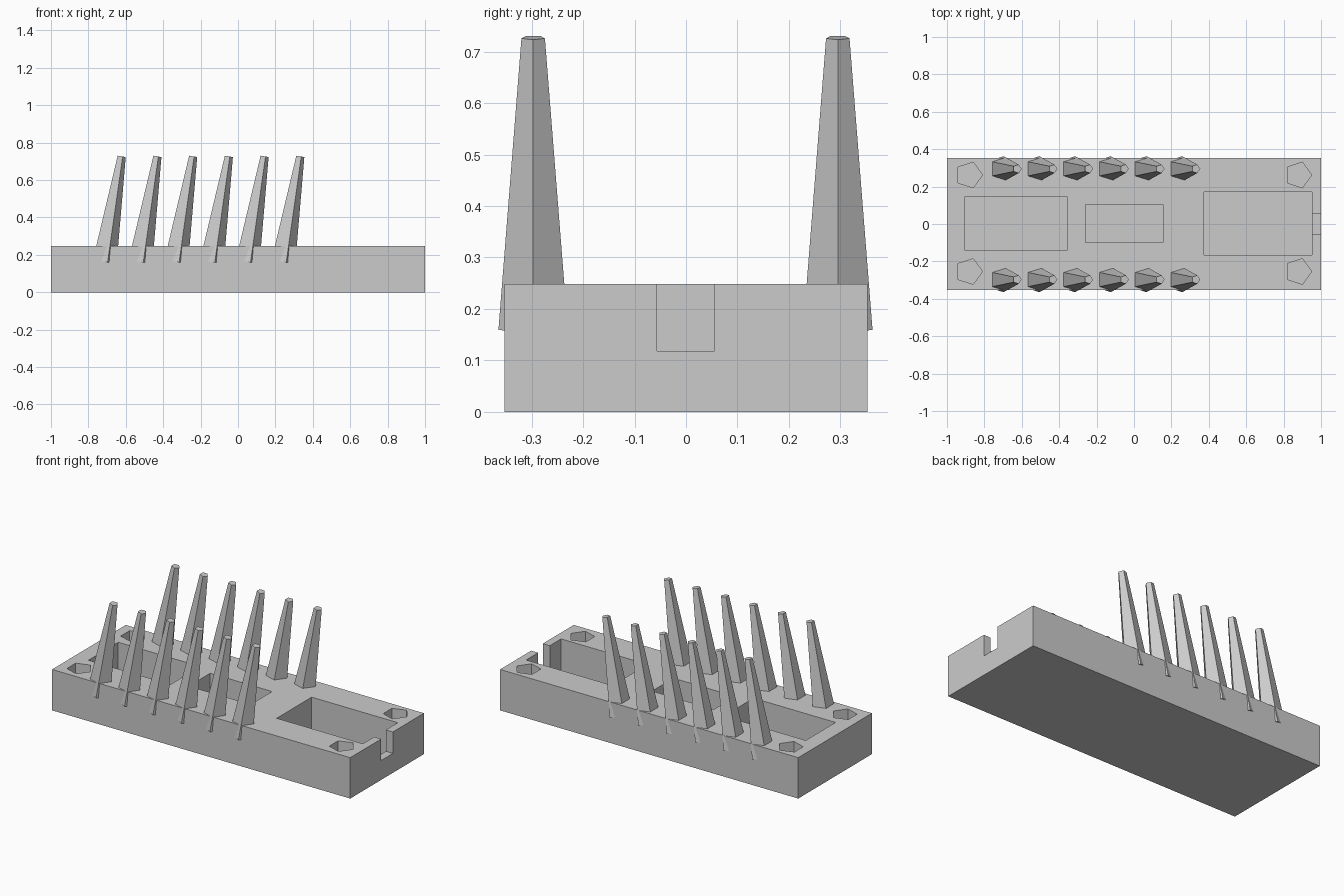
import bpy, bmesh
from math import sin, cos, pi, atan2, hypot
from mathutils import Matrix

if "Cube" in bpy.data.objects:
    bpy.data.objects.remove(bpy.data.objects["Cube"], do_unlink=True)

GREY = (0.6, 0.6, 0.6, 1)
mat = bpy.data.materials.new("plain grey")
mat.use_nodes = True
mat.diffuse_color = GREY
mat.node_tree.nodes["Principled BSDF"].inputs["Base Color"].default_value = GREY


def finish(name, bm):
    bmesh.ops.recalc_face_normals(bm, faces=bm.faces)
    mesh = bpy.data.meshes.new(name)
    bm.to_mesh(mesh)
    bm.free()
    mesh.materials.append(mat)
    ob = bpy.data.objects.new(name, mesh)
    bpy.context.collection.objects.link(ob)
    return ob


def box(name, x0, x1, y0, y1, z0, z1):
    bm = bmesh.new()
    bmesh.ops.create_cube(bm, size=1)
    bmesh.ops.scale(bm, vec=(x1 - x0, y1 - y0, z1 - z0), verts=bm.verts)
    bmesh.ops.translate(bm, vec=((x0 + x1) / 2, (y0 + y1) / 2, (z0 + z1) / 2), verts=bm.verts)
    return finish(name, bm)


def pentagon_solid(name, r0, r1, height, matrix):
    """Five-sided prism or spike with one corner towards +x."""
    bm = bmesh.new()
    rings = [[bm.verts.new((r * cos(2 * pi * i / 5), r * sin(2 * pi * i / 5), z))
              for i in range(5)] for r, z in ((r0, 0), (r1, height))]
    for ring in rings:
        bm.faces.new(ring)
    for i in range(5):
        j = (i + 1) % 5
        bm.faces.new((rings[0][i], rings[0][j], rings[1][j], rings[1][i]))
    bm.transform(matrix)
    return finish(name, bm)


# Base block
TOP, FLOOR, ABOVE = 0.248, 0.03, 0.4
base = box("base_block", -1, 1, -0.353, 0.353, 0, TOP)

# Pockets, end notch and corner holes
cutters = [
    box("left_pocket_cutter", -0.905, -0.355, -0.14, 0.145, FLOOR, ABOVE),
    box("middle_pocket_cutter", -0.26, 0.155, -0.10, 0.105, FLOOR, ABOVE),
    box("right_pocket_cutter", 0.375, 0.953, -0.165, 0.17, FLOOR, ABOVE),
    box("notch_cutter", 0.9, 1.1, -0.056, 0.055, 0.118, ABOVE),
]
for x in (-0.882, 0.878):
    for y in (-0.254, 0.262):
        cutters.append(pentagon_solid("hole_cutter", 0.072, 0.072, ABOVE,
                                      Matrix.Translation((x, y, 0.05))))
for cutter in cutters:
    cutter.hide_render = True
    mod = base.modifiers.new("cut", "BOOLEAN")
    mod.operation = "DIFFERENCE"
    mod.solver = "EXACT"
    mod.object = cutter

# Bake the cuts and drop the helpers
bpy.context.view_layer.update()
cut_mesh = bpy.data.meshes.new_from_object(
    base.evaluated_get(bpy.context.evaluated_depsgraph_get()))
base.modifiers.clear()
base.data = cut_mesh
for cutter in cutters:
    bpy.data.objects.remove(cutter, do_unlink=True)

# Two rows of leaning spikes
LEAN, RISE = 0.095, 0.564
tilt = Matrix.Rotation(atan2(LEAN, RISE), 4, "Y")
for side, y in (("front", -0.297), ("back", 0.295)):
    for i in range(6):
        place = Matrix.Translation((-0.719 + 0.191 * i, y, 0.163)) @ tilt
        pentagon_solid(f"{side}_spike_{i + 1}", 0.071, 0.024, hypot(LEAN, RISE), place)
